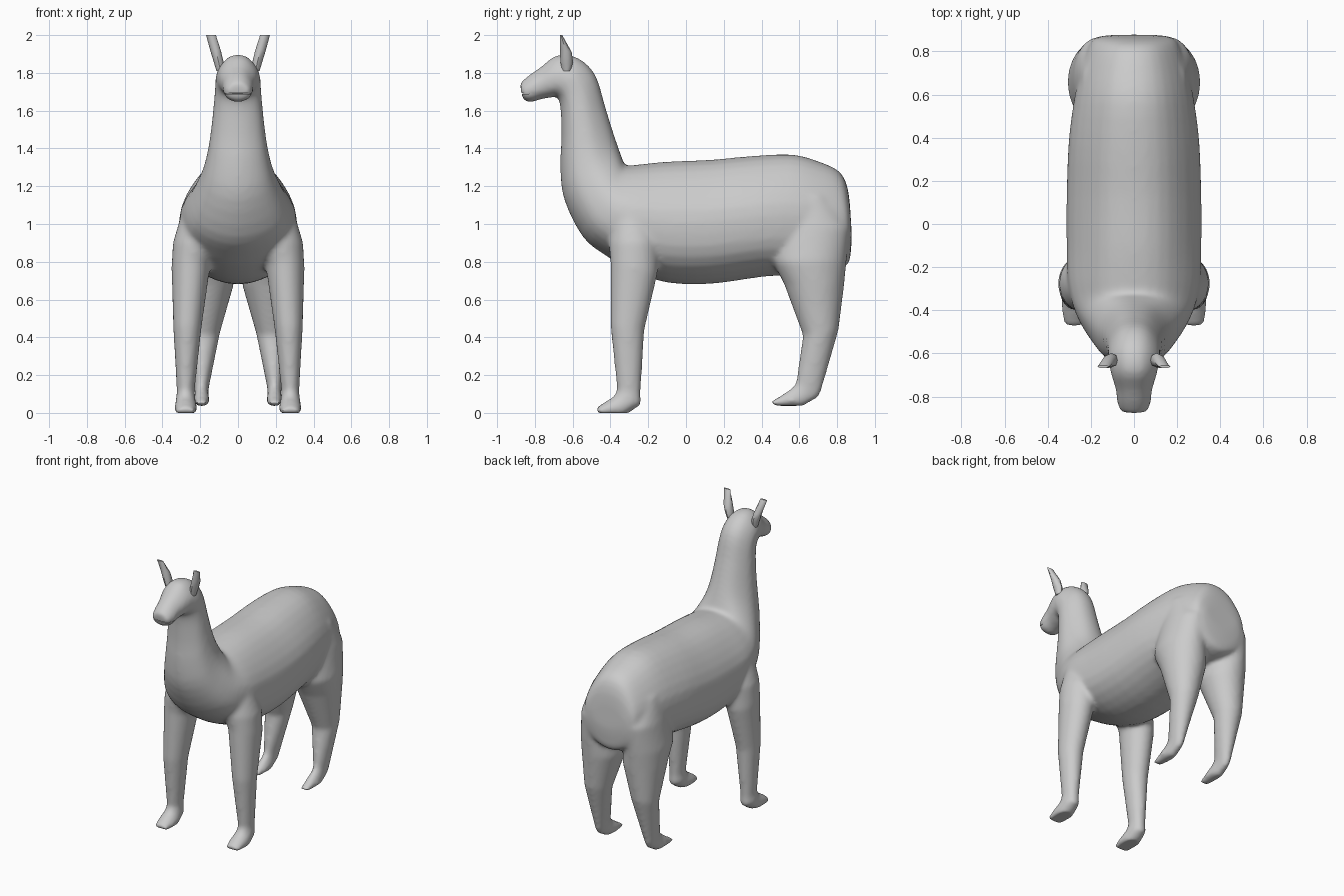
import bpy, bmesh
from math import sin, cos, pi, radians
from mathutils import Vector


def refine(rings, steps):
    """Insert Catmull-Rom rings between the given ones."""
    r = [Vector(v) for v in rings]
    out = []
    for i in range(len(r) - 1):
        p0, p1, p2, p3 = r[max(i - 1, 0)], r[i], r[i + 1], r[min(i + 2, len(r) - 1)]
        for k in range(steps):
            t = k / steps
            out.append(p1 + 0.5 * t * ((p2 - p0) + t * ((2 * p0 - 5 * p1 + 4 * p2 - p3)
                       + t * (3 * p1 - p0 - 3 * p2 + p3))))
    return out + [r[-1]]


def loft(name, rings, sides=32, mirror=False, steps=1, pear=0.0):
    """Each ring: (y, z) and (y, z) of opposite profile points, x centre, half width.
    pear narrows the first half of the section and fills out the second."""
    bm = bmesh.new()
    for s in ((1, -1) if mirror else (1,)):
        loops = []
        for y1, z1, y2, z2, x, w in refine(rings, steps):
            a, b = Vector((s * x, y1, z1)), Vector((s * x, y2, z2))
            mid, half = (a + b) / 2, (a - b) / 2
            ring = []
            for i in range(sides):
                c, d = cos(2 * pi * i / sides), sin(2 * pi * i / sides)
                f = 1 - pear * c * abs(c) * d * d
                ring.append(bm.verts.new(mid + half * c + Vector((w * d * f, 0, 0))))
            loops.append(ring)
        for p, q in zip(loops, loops[1:]):
            for i in range(sides):
                j = (i + 1) % sides
                bm.faces.new((p[i], p[j], q[j], q[i]))
        bm.faces.new(loops[0])
        bm.faces.new(loops[-1])
    bmesh.ops.recalc_face_normals(bm, faces=bm.faces)
    mesh = bpy.data.meshes.new(name)
    bm.to_mesh(mesh)
    bm.free()
    ob = bpy.data.objects.new(name, mesh)
    bpy.context.collection.objects.link(ob)
    return ob


def select(active, *others):
    bpy.ops.object.select_all(action='DESELECT')
    for o in (active, *others):
        o.select_set(True)
    bpy.context.view_layer.objects.active = active


# Torso, neck and head: back/top point, belly/throat point, half width
body = loft("body", [(*r[:4], 0, r[4]) for r in [
    (0.868, 1.10, 0.878, 0.94, 0.12),
    (0.853, 1.20, 0.872, 0.85, 0.175),
    (0.81, 1.28, 0.85, 0.78, 0.208),
    (0.70, 1.332, 0.72, 0.75, 0.25),
    (0.56, 1.368, 0.56, 0.73, 0.28),
    (0.35, 1.36, 0.40, 0.72, 0.303),
    (0.13, 1.34, 0.13, 0.683, 0.312),
    (-0.10, 1.33, -0.10, 0.69, 0.312),
    (-0.25, 1.315, -0.28, 0.75, 0.308),
    (-0.32, 1.31, -0.42, 0.83, 0.285),
    (-0.335, 1.34, -0.545, 0.93, 0.248),
    (-0.36, 1.41, -0.645, 1.13, 0.19),
    (-0.39, 1.50, -0.665, 1.30, 0.158),
    (-0.43, 1.63, -0.66, 1.46, 0.138),
    (-0.48, 1.79, -0.665, 1.62, 0.123),
    (-0.57, 1.878, -0.685, 1.675, 0.118),
    (-0.68, 1.895, -0.715, 1.668, 0.105),
    (-0.77, 1.83, -0.77, 1.66, 0.084),
    (-0.835, 1.785, -0.825, 1.643, 0.078),
    (-0.880, 1.745, -0.865, 1.66, 0.060)]], steps=3, pear=0.32)

# Front legs with feet
front_legs = loft("front_legs", [
    (-0.38, 1.12, -0.20, 1.12, 0.20, 0.08),
    (-0.41, 0.90, -0.14, 0.90, 0.225, 0.120),
    (-0.40, 0.80, -0.15, 0.74, 0.25, 0.102),
    (-0.40, 0.46, -0.22, 0.44, 0.268, 0.075),
    (-0.365, 0.12, -0.24, 0.10, 0.277, 0.047),
    (-0.385, 0.085, -0.235, 0.045, 0.277, 0.053),
    (-0.44, 0.052, -0.32, -0.012, 0.277, 0.062),
    (-0.482, 0.022, -0.45, -0.012, 0.277, 0.050)], mirror=True)

# Hind legs with feet
hind_legs = loft("hind_legs", [
    (0.55, 1.15, 0.76, 1.15, 0.16, 0.08),
    (0.48, 0.98, 0.868, 0.98, 0.165, 0.115),
    (0.46, 0.80, 0.850, 0.80, 0.166, 0.142),
    (0.52, 0.68, 0.838, 0.68, 0.160, 0.138),
    (0.62, 0.41, 0.808, 0.44, 0.182, 0.087),
    (0.58, 0.15, 0.715, 0.11, 0.193, 0.038),
    (0.555, 0.13, 0.70, 0.08, 0.193, 0.036),
    (0.50, 0.09, 0.62, 0.036, 0.193, 0.043),
    (0.445, 0.06, 0.475, 0.036, 0.193, 0.032)], mirror=True)

# Fuse body and legs into one soft skin
select(body, front_legs, hind_legs)
bpy.ops.object.join()
rem = body.modifiers.new("fuse", 'REMESH')
rem.mode = 'VOXEL'
rem.voxel_size = 0.013
smo = body.modifiers.new("soften", 'SMOOTH')
smo.factor = 0.5
smo.iterations = 12

# Mouth slit
slit = loft("mouth_cutter", [
    (-0.95, 1.694, -0.95, 1.686, 0, 0.12),
    (-0.81, 1.692, -0.81, 1.689, 0, 0.085)], sides=8)
slit.hide_render = True
cut = body.modifiers.new("mouth", 'BOOLEAN')
cut.operation = 'DIFFERENCE'
cut.solver = 'EXACT'
cut.object = slit
select(body)
for m in ("fuse", "soften", "mouth"):
    bpy.ops.object.modifier_apply(modifier=m)
bpy.data.objects.remove(slit)

# Flat soles on the front feet
for v in body.data.vertices:
    v.co.z = max(v.co.z, 0.0)

# Ears
ears = loft("ears", [
    (-0.655, 1.81, -0.61, 1.81, 0.092, 0.022),
    (-0.665, 1.86, -0.598, 1.86, 0.103, 0.026),
    (-0.667, 1.92, -0.605, 1.91, 0.118, 0.028),
    (-0.668, 2.00, -0.655, 2.00, 0.143, 0.026)], sides=8, mirror=True)

for o in (body, ears):
    select(o)
    bpy.ops.object.shade_smooth_by_angle(angle=radians(50))
